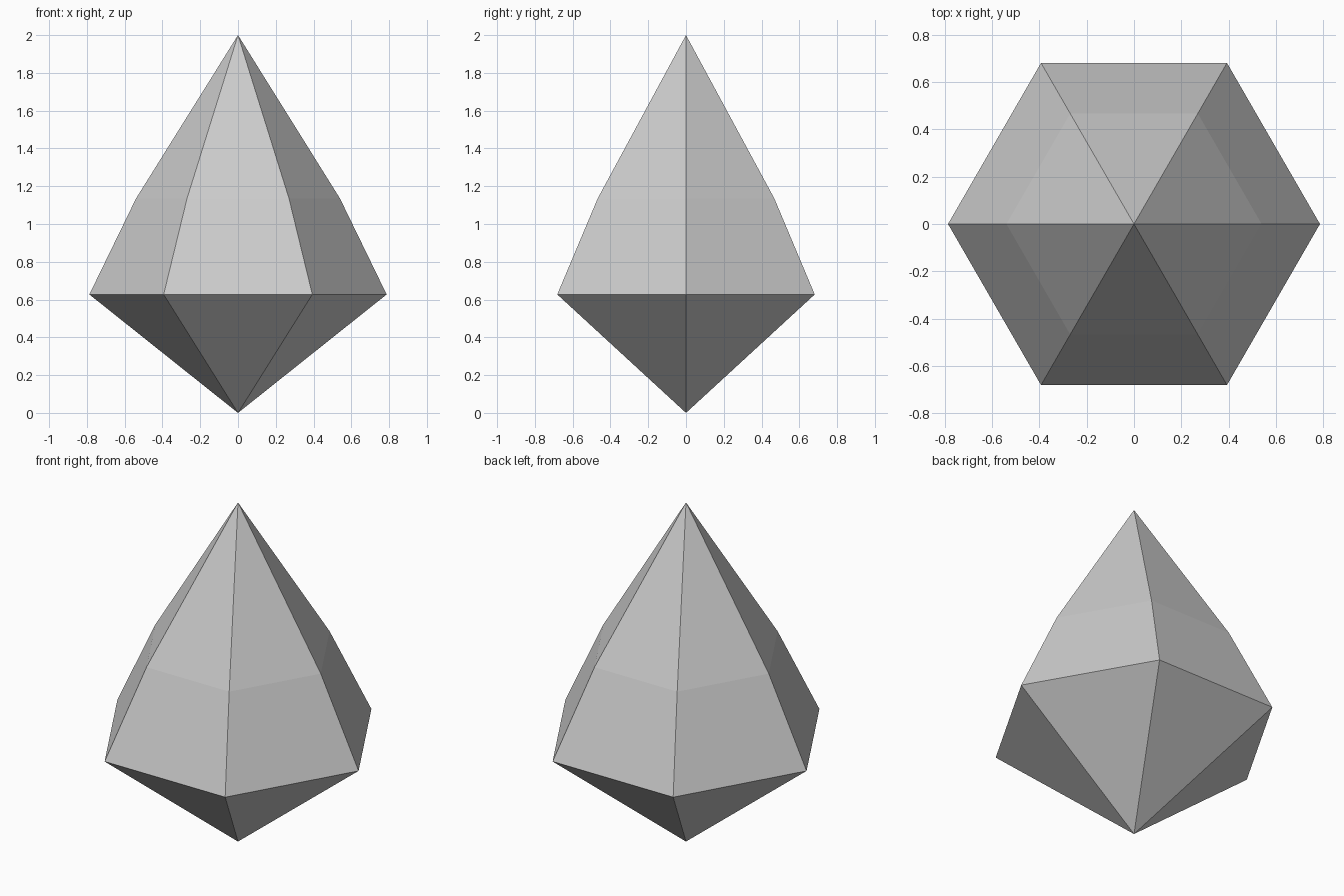
import bpy, bmesh
from math import cos, sin, tau

if "Cube" in bpy.data.objects:
    bpy.data.objects.remove(bpy.data.objects["Cube"])

SIDES = 6
RINGS = [(0.787, 0.627), (0.54, 1.135)]  # radius, height
TOP = 2.0

bm = bmesh.new()

# Hexagonal rings between a lower and an upper point
rings = [[bm.verts.new((r * cos(tau * i / SIDES), r * sin(tau * i / SIDES), z))
          for i in range(SIDES)] for r, z in RINGS]
bottom = bm.verts.new((0, 0, 0))
top = bm.verts.new((0, 0, TOP))

# Facets: lower point, tapered band, upper point
lower, upper = rings
for i in range(SIDES):
    j = (i + 1) % SIDES
    bm.faces.new((bottom, lower[j], lower[i]))
    bm.faces.new((lower[i], lower[j], upper[j], upper[i]))
    bm.faces.new((upper[i], upper[j], top))
bmesh.ops.recalc_face_normals(bm, faces=bm.faces)

mesh = bpy.data.meshes.new("crystal")
bm.to_mesh(mesh)
bm.free()
bpy.context.collection.objects.link(bpy.data.objects.new("crystal", mesh))
